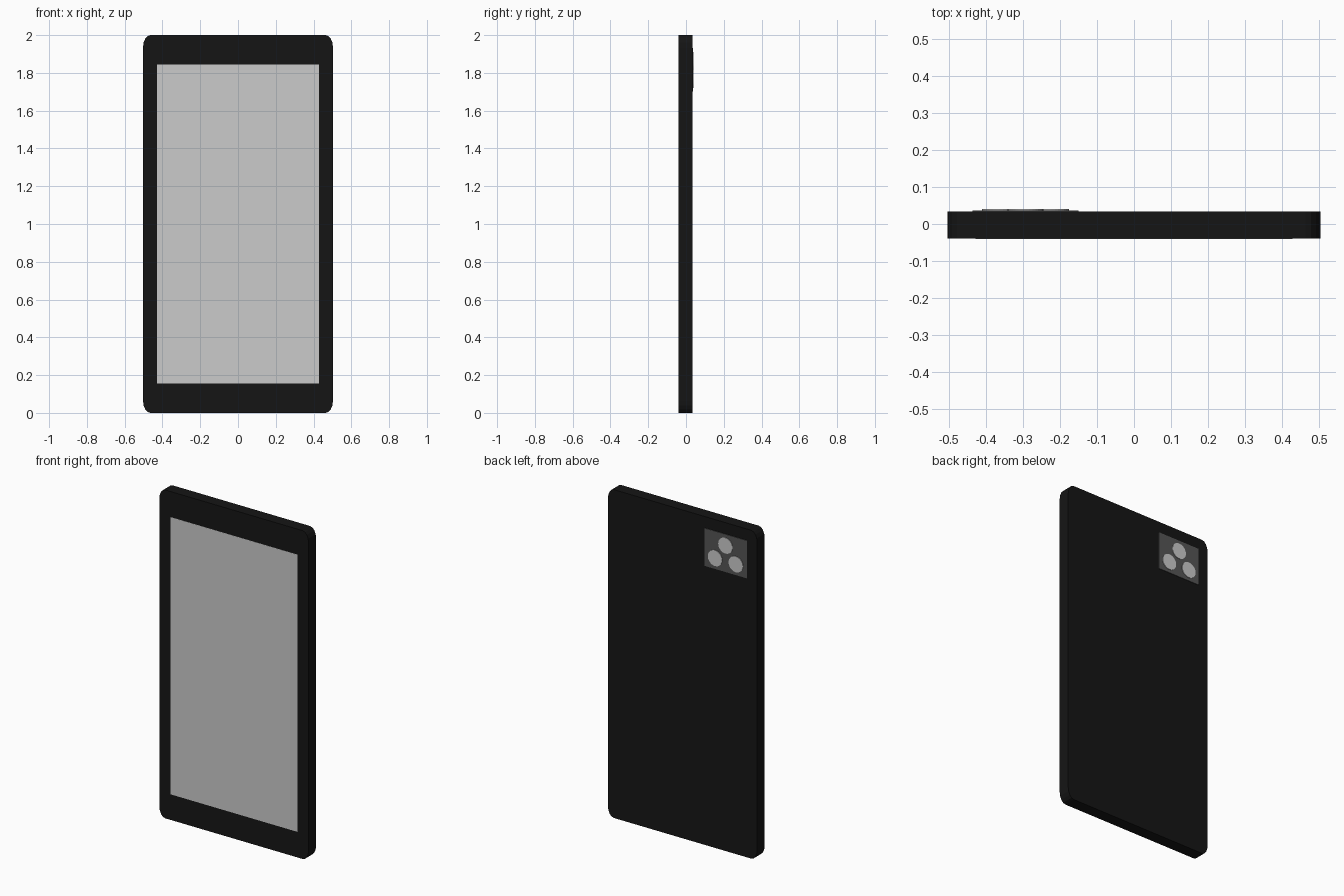
import bpy, bmesh
from math import sin, cos, pi

if "Cube" in bpy.data.objects:
    bpy.data.objects.remove(bpy.data.objects["Cube"])


def paint(obj, value):
    mat = bpy.data.materials.new(obj.name + "_paint")
    mat.diffuse_color = (value, value, value, 1)
    mat.use_nodes = True
    mat.node_tree.nodes["Principled BSDF"].inputs["Base Color"].default_value = mat.diffuse_color
    obj.data.materials.append(mat)


def slab(name, outline, y0, y1):
    """Extrude an x-z outline from y0 (front) to y1 (back)."""
    bm = bmesh.new()
    face = bm.faces.new([bm.verts.new((x, y0, z)) for x, z in outline])
    ext = bmesh.ops.extrude_face_region(bm, geom=[face])["geom"]
    verts = [v for v in ext if isinstance(v, bmesh.types.BMVert)]
    bmesh.ops.translate(bm, verts=verts, vec=(0, y1 - y0, 0))
    bmesh.ops.recalc_face_normals(bm, faces=bm.faces)
    mesh = bpy.data.meshes.new(name)
    bm.to_mesh(mesh)
    bm.free()
    obj = bpy.data.objects.new(name, mesh)
    bpy.context.collection.objects.link(obj)
    return obj


def rect(x0, x1, z0, z1):
    return [(x0, z0), (x1, z0), (x1, z1), (x0, z1)]


def ellipse(cx, cz, rx, rz, n, start=0.0, sweep=2 * pi):
    return [(cx + rx * cos(start + sweep * i / n),
             cz + rz * sin(start + sweep * i / n)) for i in range(n)]


# Body: rounded rectangle with slightly tall corners
HALF_W, RX, RZ, SEG = 0.503, 0.04, 0.065, 4
outline = []
for k, (sx, top) in enumerate([(1, True), (-1, True), (-1, False), (1, False)]):
    cx = sx * (HALF_W - RX)
    cz = 2 - RZ if top else RZ
    arc = ellipse(cx, cz, RX, RZ, SEG, k * pi / 2, pi / 2)
    end = (k + 1) * pi / 2
    outline += arc + [(cx + RX * cos(end), cz + RZ * sin(end))]
body = slab("body", outline, -0.0392, 0.0335)
paint(body, 0.0075)

# Screen on the front
slab("screen", rect(-0.428, 0.428, 0.156, 1.845), -0.04, -0.037)

# Camera plate on the back
CX, CZ = -0.293, 1.816
plate = slab("camera_plate", rect(CX - 0.143, CX + 0.143, CZ - 0.115, CZ + 0.115),
             0.031, 0.037)
paint(plate, 0.09)

# Three round lenses in a triangle
for i, (dx, dz) in enumerate([(0, 0.047), (-0.07, -0.048), (0.07, -0.048)]):
    slab(f"lens_{i + 1}", ellipse(CX + dx, CZ + dz, 0.048, 0.048, 32), 0.035, 0.04)
